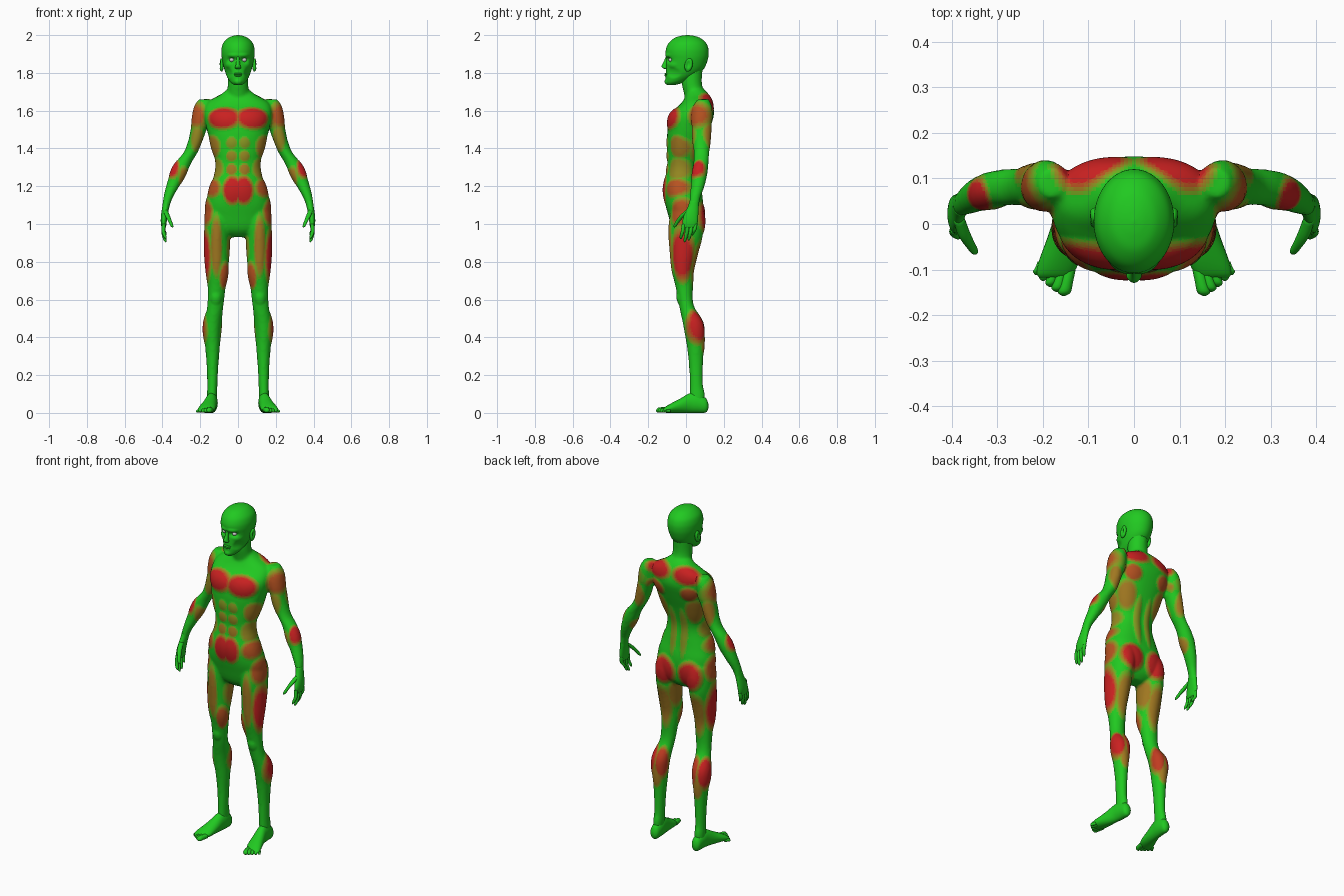
import bpy, bmesh, math
from mathutils import Vector, Matrix

# Muscle tints, stepped from green skin to red muscle
STEPS = 10
tints = []
for i in range(STEPS + 1):
    t = i / STEPS
    m = bpy.data.materials.new("tint_%02d" % i)
    m.diffuse_color = (0.015 + 0.57 * t, 0.015 + 0.57 * (1 - t) ** 1.3, 0.015, 1)
    tints.append(m)


def spline(rings, steps):
    """Catmull-Rom interpolation through the given rings."""
    out = []
    for i in range(len(rings) - 1):
        a, b, c, d = (rings[max(0, min(len(rings) - 1, i + k))] for k in (-1, 0, 1, 2))
        for s in range(steps):
            t = s / steps
            out.append([0.5 * (2 * q + (r - p) * t + (2 * p - 5 * q + 4 * r - u) * t * t
                               + (3 * q - p - 3 * r + u) * t ** 3)
                        for p, q, r, u in zip(a, b, c, d)])
    return out + [list(rings[-1])]


def loft(bm, rings, axis="z", sides=(1,), n=24, steps=4, power=1.0):
    """Skin rings (x, y, z, radius_x, radius_2) lying across the axis."""
    for side in sides:
        loops = []
        for x, y, z, r1, r2 in spline(rings, steps):
            r1, r2, loop = max(r1, 0.001), max(r2, 0.001), []
            for k in range(n):
                a = math.tau * k / n
                c, s = math.cos(a), math.sin(a)
                u = r1 * math.copysign(abs(c) ** power, c)
                v = r2 * math.copysign(abs(s) ** power, s)
                p = (x + u, y + v, z) if axis == "z" else (x + u, y, z + v)
                loop.append(bm.verts.new((p[0] * side, p[1], p[2])))
            loops.append(loop)
        for a, b in zip(loops, loops[1:]):
            for k in range(n):
                j = (k + 1) % n
                bm.faces.new((a[k], a[j], b[j], b[k]))
        bm.faces.new(loops[0])
        bm.faces.new(loops[-1])


def ball(bm, loc, radii, sides=(1,), tilt=0.0):
    for s in sides:
        mat = (Matrix.Translation((loc[0] * s, loc[1], loc[2])) @ Matrix.Rotation(tilt, 4, "X")
               @ Matrix.Diagonal((*radii, 1)))
        bmesh.ops.create_uvsphere(bm, u_segments=24, v_segments=16, radius=1, matrix=mat)


def field(p, blobs):
    """Strongest (tint, bulge) of the mirrored soft ellipsoids at p."""
    tint, bulge, x = 0.0, 0.0, abs(p.x)
    for cx, cy, cz, rx, ry, rz, red, amount in blobs:
        d = ((x - cx) / rx) ** 2 + ((p.y - cy) / ry) ** 2 + ((p.z - cz) / rz) ** 2
        if d < 1:
            f = 1 - d
            tint = max(tint, min(1, 1.7 * f) * red)
            if abs(f * amount) > abs(bulge):
                bulge = f * amount
    return tint, bulge


def sculpt(bm, blobs):
    bm.normal_update()
    moves = [(v, v.normal * field(v.co, blobs)[1]) for v in bm.verts]
    for v, d in moves:
        v.co += d


def finish(bm, name, mats=(tints[0],)):
    bmesh.ops.recalc_face_normals(bm, faces=bm.faces[:])
    for f in bm.faces:
        f.smooth = True
    me = bpy.data.meshes.new(name)
    bm.to_mesh(me)
    bm.free()
    for m in mats:
        me.materials.append(m)
    ob = bpy.data.objects.new(name, me)
    bpy.context.collection.objects.link(ob)
    return ob


BOTH = (1, -1)

# Trunk: height, half width, front y, back y
trunk = [(0.93, .04, -.03, .04), (0.97, .13, -.07, .075), (1.05, .165, -.095, .09),
         (1.12, .168, -.112, .09), (1.20, .145, -.117, .075), (1.30, .115, -.10, .065),
         (1.40, .138, -.10, .09), (1.50, .165, -.098, .125), (1.58, .18, -.08, .148),
         (1.64, .165, -.025, .14), (1.68, .10, 0, .125), (1.71, .06, .01, .10)]
neck = [(0, .06, 1.64, .07, .06), (0, .042, 1.70, .058, .055), (0, .03, 1.75, .054, .054),
        (0, .03, 1.84, .054, .06)]
leg = [(.10, 0, 1.08, .068, .08), (.108, 0, 1.0, .068, .088), (.11, 0, .93, .066, .086),
       (.11, -.01, .85, .063, .07), (.11, -.018, .75, .057, .055), (.113, -.01, .67, .048, .046),
       (.117, -.003, .60, .044, .039), (.122, .008, .55, .043, .041), (.133, .035, .48, .047, .053),
       (.137, .045, .42, .045, .052), (.135, .05, .35, .039, .045), (.135, .053, .25, .031, .037),
       (.136, .055, .15, .027, .035), (.137, .06, .10, .027, .04), (.138, .06, .05, .026, .038)]
arm = [(.18, .09, 1.66, .03, .03), (.188, .088, 1.62, .042, .05), (.195, .085, 1.56, .046, .054),
       (.208, .083, 1.50, .042, .049), (.226, .082, 1.44, .038, .044), (.25, .082, 1.38, .037, .041),
       (.285, .08, 1.33, .042, .040), (.315, .073, 1.27, .043, .041), (.346, .062, 1.20, .035, .036),
       (.37, .048, 1.14, .025, .029), (.38, .042, 1.10, .020, .027), (.386, .036, 1.06, .017, .03)]

# Muscles: centre, radii, redness, bulge
trunk_muscles = [
    (.085, -.09, 1.565, .115, .09, .072, 1, .014),    # chest
    (.09, .12, 1.645, .10, .07, .06, 1, .008),        # trapezius
    (.115, .14, 1.53, .07, .06, .06, .85, .010),      # shoulder blade
    (.12, .09, 1.40, .07, .08, .11, .65, .008),       # latissimus
    (.035, .08, 1.28, .028, .05, .17, .35, .008),     # spinal
    (.13, -.04, 1.41, .05, .08, .07, .6, .005),       # serratus
    (.11, -.04, 1.29, .05, .08, .07, .5, .005),       # oblique
    (.035, -.11, 1.43, .034, .05, .036, .45, .006),   # upper abdominals
    (.035, -.11, 1.36, .034, .05, .036, .5, .006),
    (.035, -.11, 1.29, .034, .05, .036, .6, .006),
    (.03, -.12, 1.18, .06, .06, .09, 1, .007),        # lower abdomen
    (.13, -.05, 1.19, .06, .09, .06, .75, .007)]      # flank
limb_muscles = [
    (.21, .07, 1.57, .065, .08, .085, .75, .006),     # shoulder cap
    (.215, .04, 1.45, .04, .045, .08, .5, .006),      # upper arm front
    (.23, .12, 1.46, .04, .05, .09, .6, .006),        # upper arm back
    (.34, .06, 1.29, .04, .05, .07, .95, .006),       # forearm outer
    (.29, .06, 1.25, .035, .05, .07, .6, .004),       # forearm inner
    (.085, .09, 1.03, .085, .08, .095, 1, .018),      # buttock
    (.16, -.02, 1.06, .05, .08, .09, .8, .006),       # hip side
    (.165, -.02, .84, .04, .075, .17, .95, .008),     # thigh outer
    (.115, -.085, .88, .035, .05, .19, .6, .007),     # thigh front
    (.072, -.045, .73, .035, .05, .085, .85, .008),   # thigh inner
    (.06, .01, .88, .04, .07, .11, .6, .004),         # adductor
    (.11, .06, .79, .06, .06, .17, .55, .007),        # hamstring
    (.167, .06, .46, .04, .07, .11, 1, .007),         # calf outer
    (.108, .075, .46, .04, .06, .11, .9, .007),       # calf inner
    (.135, .10, .37, .04, .04, .07, .6, .004),        # lower calf
    (.117, -.035, .605, .03, .03, .035, 0, .008)]     # kneecap
muscles = trunk_muscles + limb_muscles

# Body: trunk, neck, arms and legs fused into one skin
bm = bmesh.new()
loft(bm, [(0, (f + b) / 2, z, w, (b - f) / 2) for z, w, f, b in trunk], n=48, power=.88)
loft(bm, neck)
loft(bm, leg, sides=BOTH, n=32)
loft(bm, arm, sides=BOTH)
body = finish(bm, "body", tints)
rm = body.modifiers.new("fuse", "REMESH")
rm.mode = "VOXEL"
rm.voxel_size = 0.0085
sm = body.modifiers.new("relax", "SMOOTH")
sm.factor, sm.iterations = 0.5, 5
dg = bpy.context.evaluated_depsgraph_get()
fused = bpy.data.meshes.new_from_object(body.evaluated_get(dg))
body.modifiers.clear()
bm = bmesh.new()
bm.from_mesh(fused)
bpy.data.meshes.remove(fused)
sculpt(bm, muscles)
for f in bm.faces:
    f.smooth = True
    f.material_index = round(field(f.calc_center_median(), muscles)[0] * STEPS)
bm.to_mesh(body.data)
bm.free()
if len(body.data.materials) == 0:
    for m in tints:
        body.data.materials.append(m)

# Head: height, half width, front y, back y
skull = [(1.735, .018, -.098, -.06), (1.75, .040, -.107, -.01), (1.775, .056, -.108, .04),
         (1.80, .066, -.106, .075), (1.83, .075, -.105, .10), (1.87, .084, -.103, .115),
         (1.90, .088, -.108, .12), (1.93, .087, -.105, .118), (1.96, .077, -.09, .105),
         (1.985, .052, -.06, .075), (1.996, .026, -.026, .042), (2.0, .002, .004, .010)]
bm = bmesh.new()
loft(bm, [(0, (f + b) / 2, z, w, (b - f) / 2) for z, w, f, b in skull], n=64, steps=6)
sculpt(bm, [(.034, -.095, 1.868, .026, .05, .016, 0, -.014),    # eye socket
            (.03, -.105, 1.893, .035, .04, .012, 0, .005),      # brow
            (.058, -.075, 1.80, .03, .05, .03, 0, -.007),       # cheek hollow
            (.055, -.08, 1.842, .025, .04, .016, 0, .005),      # cheekbone
            (0, -.105, 1.752, .022, .03, .016, 0, .006)])       # chin
finish(bm, "head")

# Face details
bm = bmesh.new()
loft(bm, [(0, -.098, 1.888, .007, .008), (0, -.106, 1.86, .009, .012), (0, -.113, 1.838, .013, .016),
          (0, -.111, 1.827, .017, .014), (0, -.106, 1.82, .009, .008)], n=20)
finish(bm, "nose")
bm = bmesh.new()
ball(bm, (0, -.103, 1.795), (.024, .011, .005))
ball(bm, (0, -.102, 1.786), (.020, .011, .006))
finish(bm, "lips")
bm = bmesh.new()
ball(bm, (.033, -.079, 1.869), (.013, .013, .011), BOTH)
finish(bm, "eyes", ())
bm = bmesh.new()
ball(bm, (.087, .014, 1.842), (.012, .021, .036), BOTH, -.2)
sculpt(bm, [(.10, .012, 1.846, .012, .014, .024, 0, -.010)])
finish(bm, "ears")

# Hands: palm, four fingers and thumb
bm = bmesh.new()
loft(bm, [(.379, .043, 1.12, .018, .024), (.383, .038, 1.09, .018, .029), (.389, .028, 1.05, .018, .037),
          (.393, .022, 1.015, .016, .041), (.393, .019, .985, .012, .037), (.392, .018, .978, .006, .03)],
     sides=BOTH)
for i, tip in enumerate((.920, .903, .912, .940)):
    y, mid = -.012 + .021 * i, (1.0 + tip) / 2
    loft(bm, [(.393, y, 1.0, .010, .010), (.395, y - .006, mid, .010, .010),
              (.386, y - .014, tip + .012, .008, .008), (.382, y - .016, tip, .002, .002)],
         sides=BOTH, n=12)
loft(bm, [(.385, .015, 1.075, .012, .014), (.374, -.018, 1.045, .013, .015),
          (.360, -.043, 1.015, .010, .012), (.350, -.058, .99, .008, .009), (.346, -.062, .982, .002, .002)],
     sides=BOTH, n=14)
finish(bm, "hands")

# Feet: sole and instep, then five toes
bm = bmesh.new()
loft(bm, [(.137, .118, .036, .008, .012), (.137, .105, .040, .025, .038), (.138, .06, .052, .031, .052),
          (.142, .02, .052, .032, .052), (.152, -.03, .038, .038, .038), (.164, -.08, .025, .044, .025),
          (.173, -.108, .017, .040, .016), (.175, -.118, .014, .032, .008)], axis="y", sides=BOTH)
for i in range(5):
    t = i / 4
    x, y, r = .142 + .060 * t, -.10 + .018 * t, .014 - .005 * t
    end = -.158 + .046 * t ** 1.2
    loft(bm, [(x, y, r + .002, r, r), (x + .006, (y + end) / 2, r + .002, r, r),
              (x + .011, end + .008, r, r, r * .9), (x + .012, end, r * .8, .002, .002)],
         axis="y", sides=BOTH, n=12)
finish(bm, "feet")
